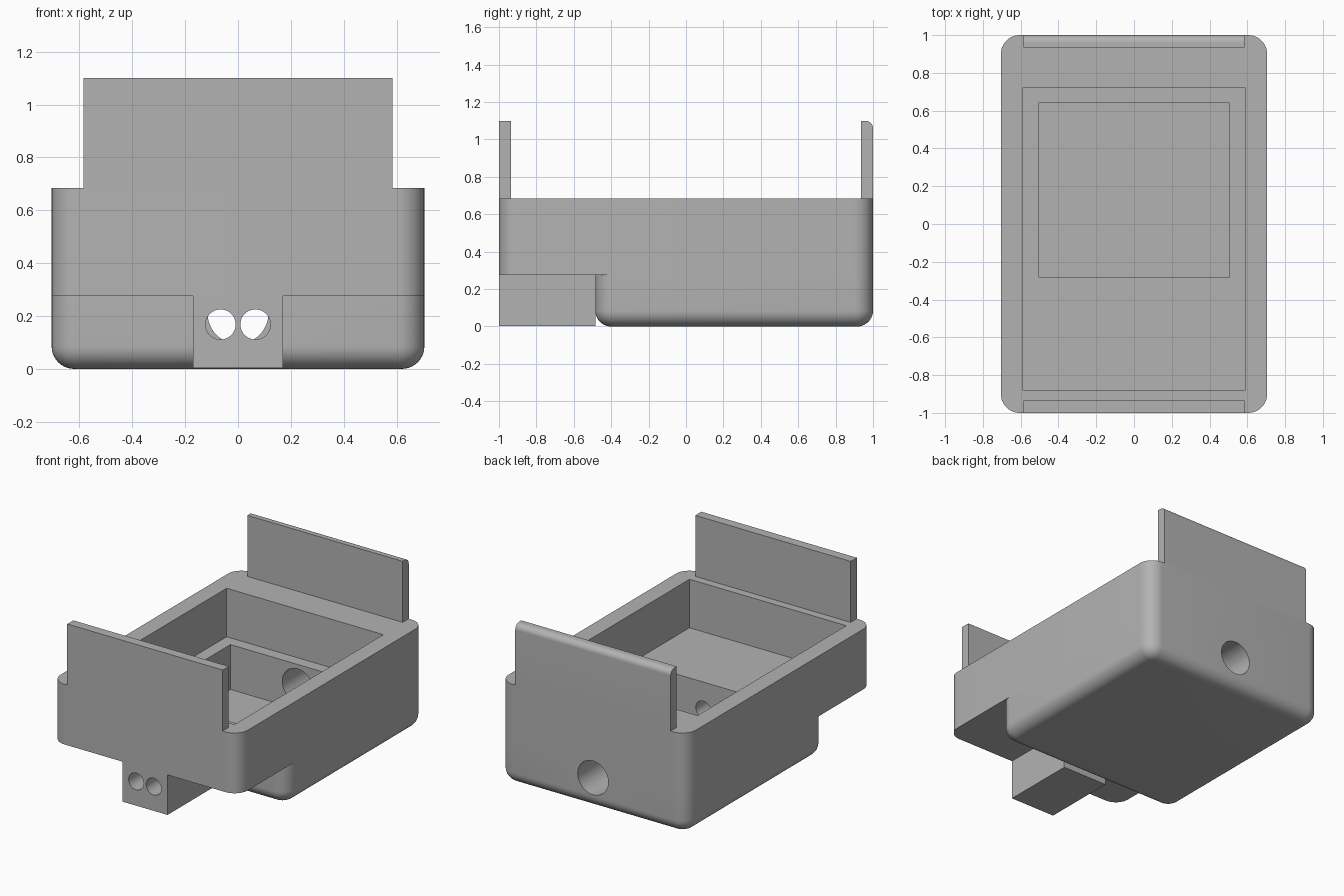
import bpy, bmesh, math
from mathutils import Matrix

if "Cube" in bpy.data.objects:
    bpy.data.objects.remove(bpy.data.objects["Cube"])

grey = bpy.data.materials.new("plain grey")
grey.use_nodes = True
GREY = (0.45, 0.45, 0.45, 1)
grey.diffuse_color = GREY
grey.node_tree.nodes["Principled BSDF"].inputs["Base Color"].default_value = GREY


def box(name, x, y, z, wall_r=0, floor_r=0, top_back_r=0):
    """Box from (min, max) ranges, with optional rounded edges."""
    bm = bmesh.new()
    bmesh.ops.create_cube(bm, size=1)
    for v in bm.verts:
        v.co = [r[0] if c < 0 else r[1] for c, r in zip(v.co, (x, y, z))]

    def both(e, axis, value):
        return all(abs(v.co[axis] - value) < 1e-4 for v in e.verts)

    def round_edges(edges, radius):
        bmesh.ops.bevel(bm, geom=edges, offset=radius, segments=10,
                        affect='EDGES', profile=0.5)

    if wall_r:
        round_edges([e for e in bm.edges
                     if abs(e.verts[0].co.z - e.verts[1].co.z) > 1e-4], wall_r)
    if floor_r:
        round_edges([e for e in bm.edges if both(e, 2, z[0])], floor_r)
    if top_back_r:
        round_edges([e for e in bm.edges
                     if both(e, 2, z[1]) and both(e, 1, y[1])], top_back_r)
    return finish(name, bm)


def bore(name, x, y, z, radius):
    """Cylinder along y."""
    bm = bmesh.new()
    bmesh.ops.create_cone(bm, cap_ends=True, segments=48, radius1=radius,
                          radius2=radius, depth=y[1] - y[0])
    bm.transform(Matrix.Translation((x, sum(y) / 2, z))
                 @ Matrix.Rotation(math.pi / 2, 4, 'X'))
    return finish(name, bm)


def finish(name, bm):
    bmesh.ops.recalc_face_normals(bm, faces=bm.faces)
    mesh = bpy.data.meshes.new(name)
    bm.to_mesh(mesh)
    bm.free()
    mesh.materials.append(grey)
    ob = bpy.data.objects.new(name, mesh)
    bpy.context.collection.objects.link(ob)
    return ob


def activate(ob):
    bpy.ops.object.select_all(action='DESELECT')
    ob.select_set(True)
    bpy.context.view_layer.objects.active = ob


def cut(ob, cutters):
    activate(ob)
    for c in cutters:
        mod = ob.modifiers.new("cut", 'BOOLEAN')
        mod.operation, mod.solver, mod.object = 'DIFFERENCE', 'EXACT', c
        bpy.ops.object.modifier_apply(modifier=mod.name)


W, STEP, RIM, TOP = 0.705, 0.275, 0.685, 1.1

# Case: full-length upper part over a shorter rounded lower part
upper = box("upper_case", (-W, W), (-1, 1), (STEP, RIM), wall_r=0.1)
lower = box("lower_case", (-W, W), (-0.485, 1), (0, STEP), wall_r=0.1, floor_r=0.085)
# Cable block under the front overhang
block = box("cable_block", (-0.17, 0.17), (-1, -0.485), (0.003, STEP))
# Upright end plates
front_plate = box("front_plate", (-0.585, 0.585), (-1, -0.935), (RIM, TOP))
back_plate = box("back_plate", (-0.585, 0.585), (0.935, 1), (RIM, TOP), top_back_r=0.04)

# Pockets and bores
tray = box("tray_cutter", (-0.59, 0.59), (-0.88, 0.72), (0.355, 0.9))
well = box("well_cutter", (-0.505, 0.505), (-0.28, 0.64), (0.05, 0.8))
back_bore = bore("back_bore_cutter", 0, (0.5, 1.2), 0.21, 0.115)
wire_bores = [bore("wire_bore_cutter", s * 0.066, (-1.2, -0.1), 0.168, 0.057)
              for s in (-1, 1)]

cut(upper, [tray, well, back_bore])
cut(lower, [well, back_bore] + wire_bores)
cut(block, wire_bores)

for c in [tray, well, back_bore] + wire_bores:
    bpy.data.objects.remove(c)

for ob in (upper, lower, block, front_plate, back_plate):
    activate(ob)
    bpy.ops.object.shade_smooth_by_angle(angle=math.radians(30))
